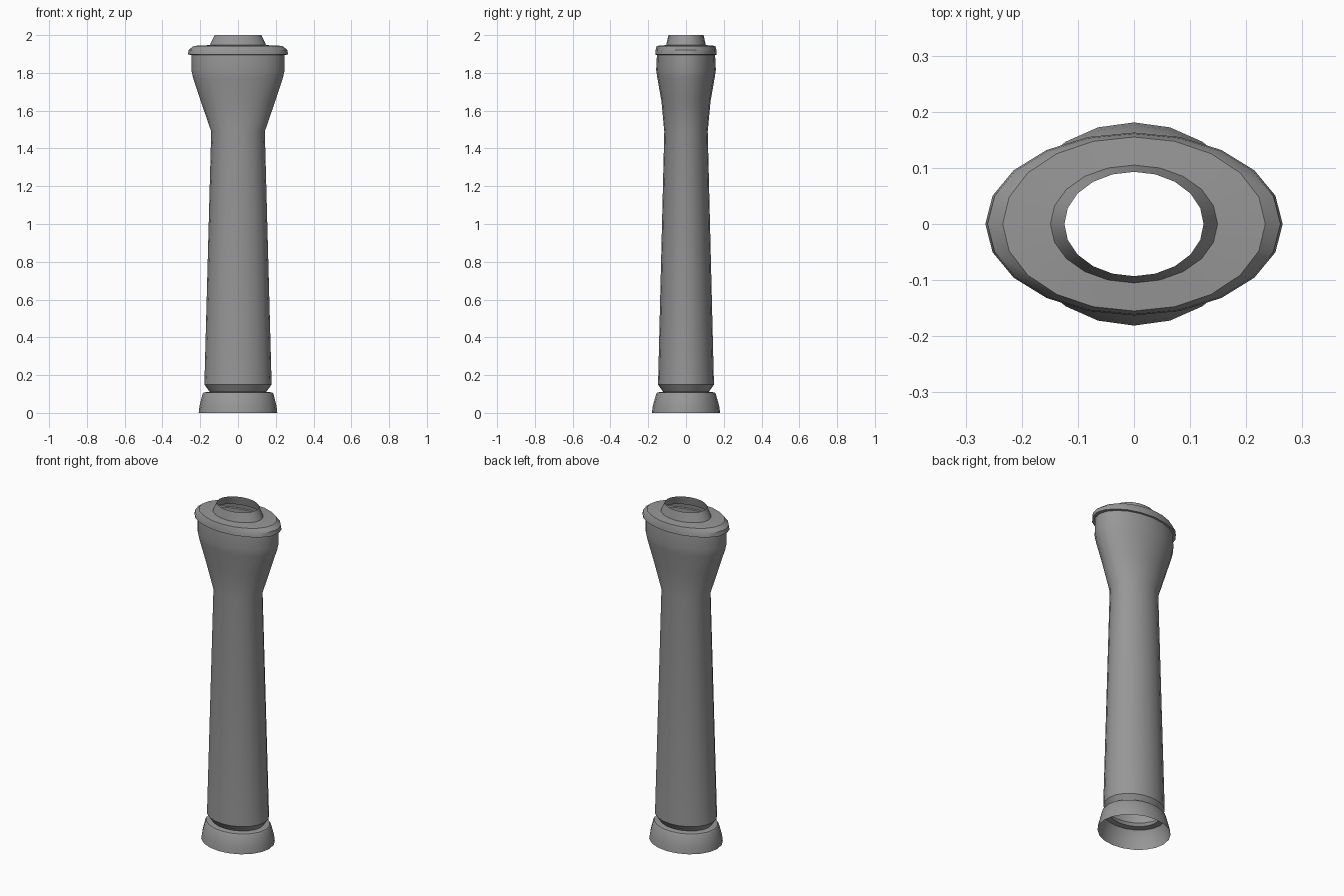
import bpy, bmesh, math

SIDES = 20

if "Cube" in bpy.data.objects:
    bpy.data.objects.remove(bpy.data.objects["Cube"], do_unlink=True)

grey = bpy.data.materials.new("stone_grey")
grey.use_nodes = True
colour = (0.31, 0.31, 0.31, 1)
grey.diffuse_color = colour
grey.node_tree.nodes["Principled BSDF"].inputs["Base Color"].default_value = colour


def oval_tube(name, profile):
    """Open tube lofted through oval rings (half width, half depth, height)."""
    bm = bmesh.new()
    rings = []
    for rx, ry, z in profile:
        angles = [2 * math.pi * i / SIDES for i in range(SIDES)]
        rings.append([bm.verts.new((rx * math.cos(a), ry * math.sin(a), z)) for a in angles])
    for low, high in zip(rings, rings[1:]):
        for i in range(SIDES):
            j = (i + 1) % SIDES
            bm.faces.new((low[i], low[j], high[j], high[i]))
    mesh = bpy.data.meshes.new(name)
    bm.to_mesh(mesh)
    bm.free()
    mesh.materials.append(grey)
    obj = bpy.data.objects.new(name, mesh)
    bpy.context.collection.objects.link(obj)
    bpy.ops.object.select_all(action="DESELECT")
    obj.select_set(True)
    bpy.context.view_layer.objects.active = obj
    bpy.ops.object.shade_smooth_by_angle(angle=math.radians(30))
    return obj


# Flared foot with a ledge running in to the narrow neck
oval_tube("base", [(0.208, 0.181, 0), (0.204, 0.176, 0.035),
                   (0.188, 0.158, 0.1), (0.182, 0.152, 0.108), (0.15, 0.122, 0.112)])

# Tapered shaft with an undercut lower edge and a widening head
oval_tube("shaft", [(0.15, 0.122, 0.112), (0.178, 0.148, 0.15),
                    (0.142, 0.115, 1.49), (0.197, 0.13, 1.65),
                    (0.238, 0.152, 1.775), (0.247, 0.158, 1.815),
                    (0.246, 0.154, 1.895)])

# Overhanging rim that steps up to the open mouth
oval_tube("rim", [(0.246, 0.154, 1.895), (0.265, 0.163, 1.897),
                  (0.261, 0.161, 1.922), (0.234, 0.155, 1.943),
                  (0.149, 0.105, 1.947)])
oval_tube("mouth", [(0.149, 0.105, 1.947), (0.124, 0.093, 2)])
